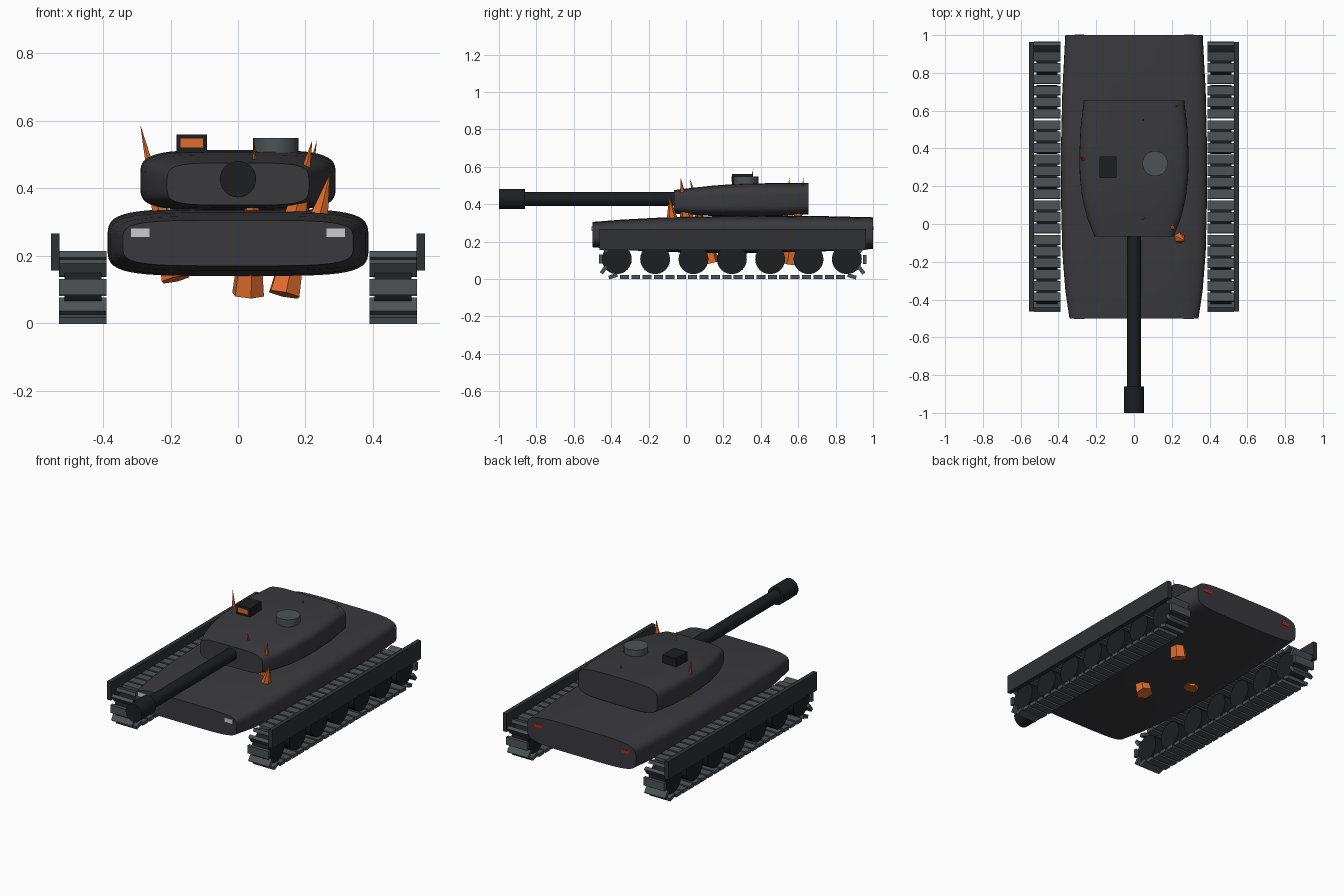
import bpy, bmesh, math
from mathutils import Vector, Matrix

if "Cube" in bpy.data.objects:
    bpy.data.objects.remove(bpy.data.objects["Cube"])


def material(name, rgb):
    m = bpy.data.materials.new(name)
    m.diffuse_color = (*rgb, 1)
    m.use_nodes = True
    m.node_tree.nodes["Principled BSDF"].inputs["Base Color"].default_value = m.diffuse_color
    return m


ARMOR = material("armor", (0.042, 0.041, 0.046))
SKIRT = material("skirt", (0.03, 0.031, 0.034))
DARK = material("dark_steel", (0.012, 0.013, 0.015))
TRACK = material("track_steel", (0.075, 0.085, 0.09))
ORANGE = material("orange_crystal", (0.75, 0.15, 0.025))
WHITE = material("headlight", (0.8, 0.8, 0.8))
RED = material("taillight", (0.7, 0.01, 0.01))


def finish(name, bm, mat, smooth=None):
    bmesh.ops.recalc_face_normals(bm, faces=bm.faces)
    me = bpy.data.meshes.new(name)
    bm.to_mesh(me)
    bm.free()
    ob = bpy.data.objects.new(name, me)
    bpy.context.collection.objects.link(ob)
    me.materials.append(mat)
    if smooth:
        bpy.ops.object.select_all(action='DESELECT')
        ob.select_set(True)
        bpy.context.view_layer.objects.active = ob
        bpy.ops.object.shade_smooth_by_angle(angle=math.radians(smooth))
    return ob


def add_box(bm, center, size, rot_x=0):
    mat = (Matrix.Translation(center) @ Matrix.Rotation(rot_x, 4, 'X')
           @ Matrix.Diagonal((*size, 1)))
    bmesh.ops.create_cube(bm, size=1, matrix=mat)


def box(name, center, size, mat):
    bm = bmesh.new()
    add_box(bm, center, size)
    return finish(name, bm, mat)


def cone(name, a, b, r1, r2, mat, sides=32, smooth=None):
    a, b = Vector(a), Vector(b)
    d = b - a
    m = Matrix.Translation((a + b) / 2) @ d.to_track_quat('Z', 'Y').to_matrix().to_4x4()
    bm = bmesh.new()
    bmesh.ops.create_cone(bm, cap_ends=True, segments=sides, radius1=r1,
                          radius2=r2, depth=d.length, matrix=m)
    return finish(name, bm, mat, smooth)


def loft(name, sections, mat, power=4.5, n=48):
    """Skin rounded-rectangle sections (y, half width, z low, z high)."""
    bm = bmesh.new()
    rings = []
    for y, w, lo, hi in sections:
        ring = []
        for i in range(n):
            t = 2 * math.pi * (i + 0.5) / n
            c, s = math.cos(t), math.sin(t)
            x = w * math.copysign(abs(c) ** (2 / power), c)
            z = (lo + hi) / 2 + (hi - lo) / 2 * math.copysign(abs(s) ** (2 / power), s)
            ring.append(bm.verts.new((x, y, z)))
        rings.append(ring)
    for r, q in zip(rings, rings[1:]):
        for i in range(n):
            j = (i + 1) % n
            bm.faces.new((r[i], r[j], q[j], q[i]))
    bm.faces.new(rings[0])
    bm.faces.new(rings[-1])
    return finish(name, bm, mat, 35)


# Hull and turret
loft("hull", [(-0.5, 0.342, 0.170, 0.305), (-0.35, 0.364, 0.156, 0.317),
              (-0.15, 0.380, 0.145, 0.328), (0.1, 0.386, 0.140, 0.335),
              (0.4, 0.387, 0.140, 0.339), (0.7, 0.380, 0.146, 0.337),
              (1.0, 0.364, 0.160, 0.330)], ARMOR)
loft("turret", [(-0.065, 0.210, 0.350, 0.475), (0.03, 0.248, 0.342, 0.487),
                (0.14, 0.275, 0.337, 0.499), (0.25, 0.287, 0.335, 0.507),
                (0.35, 0.290, 0.335, 0.511), (0.5, 0.284, 0.337, 0.513),
                (0.655, 0.266, 0.345, 0.512)], ARMOR)

# Gun
cone("gun_barrel", (0, 0.0, 0.427), (0, -0.87, 0.427), 0.037, 0.037, DARK, 24, 35)
cone("muzzle", (0, -0.86, 0.427), (0, -1.0, 0.427), 0.054, 0.054, DARK, 24, 35)

# Roof fittings
cone("hatch", (0.112, 0.32, 0.49), (0.112, 0.32, 0.549), 0.067, 0.067, TRACK, 32, 35)
box("sight_box", (-0.137, 0.302, 0.525), (0.09, 0.11, 0.07), DARK)
box("sight_lens", (-0.137, 0.247, 0.534), (0.066, 0.006, 0.027), ORANGE)

# Lights
for side, tag in ((-1, "left"), (1, "right")):
    box("headlight_" + tag, (side * 0.29, -0.498, 0.268), (0.054, 0.012, 0.025), WHITE)
    box("taillight_" + tag, (side * 0.29, 0.998, 0.272), (0.05, 0.01, 0.018), RED)

# Running gear
MID_Y, HALF, MID_Z, R, WHEELS = 0.25, 0.61, 0.106, 0.096, 7
PADS = 50
perimeter = 4 * HALF + 2 * math.pi * R


def track_point(s):
    """Position and tilt along the oval track path."""
    if s < 2 * HALF:
        return MID_Y - HALF + s, MID_Z - R, 0
    s -= 2 * HALF
    if s < math.pi * R:
        a = s / R
        return MID_Y + HALF + R * math.sin(a), MID_Z - R * math.cos(a), a
    s -= math.pi * R
    if s < 2 * HALF:
        return MID_Y + HALF - s, MID_Z + R, math.pi
    a = (s - 2 * HALF) / R
    return MID_Y - HALF - R * math.sin(a), MID_Z + R * math.cos(a), math.pi + a


for side, tag in ((-1, "left"), (1, "right")):
    bm = bmesh.new()
    for i in range(PADS):
        y, z, a = track_point(perimeter * (i + 0.5) / PADS)
        add_box(bm, (side * 0.46, y, z), (0.14, 0.048, 0.02), -a)
    finish("track_" + tag, bm, TRACK)
    for i in range(WHEELS):
        y = MID_Y - 0.005 + (i - 3) * 0.205
        cone(f"wheel_{tag}_{i + 1}", (side * 0.405, y, 0.106), (side * 0.515, y, 0.106),
             0.08, 0.08, DARK, 24, 35)
    box("side_skirt_" + tag, (side * 0.542, 0.25, 0.211), (0.026, 1.425, 0.11), SKIRT)

# Crystal spikes: base, tip, base radius
SPIKES = [((0.03, 0.13, 0.085), (0.05, 0.02, 0.54), 0.05),
          ((0.137, 0.56, 0.085), (0.234, 0.63, 0.542), 0.05),
          ((-0.185, 0.28, 0.13), (-0.29, 0.36, 0.59), 0.045),
          ((0.04, 0.50, 0.20), (0.05, 0.555, 0.542), 0.04),
          ((0.15, 0.02, 0.22), (0.22, -0.03, 0.542), 0.055),
          ((0.215, -0.06, 0.22), (0.272, -0.09, 0.442), 0.055)]
for i, (a, b, r) in enumerate(SPIKES):
    cone(f"crystal_spike_{i + 1}", a, b, r, 0, ORANGE, 6)
